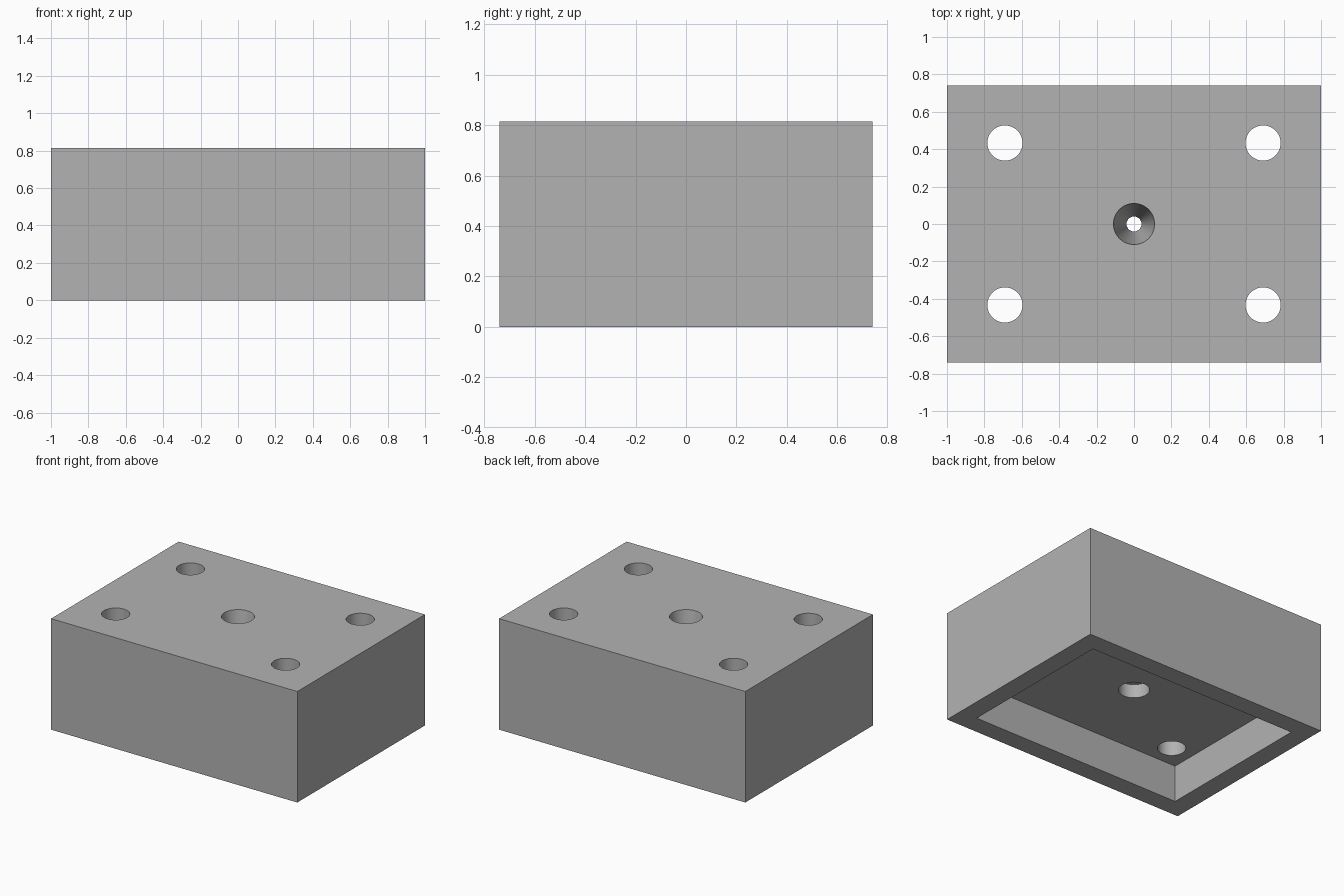
import bpy
import math

cube = bpy.data.objects.get("Cube")
if cube:
    bpy.data.objects.remove(cube, do_unlink=True)

LENGTH, WIDTH, HEIGHT = 2.0, 1.48, 0.815
WALL, RECESS = 0.14, 0.27
SHELF = 0.37          # where the funnel meets the lower bore

grey = bpy.data.materials.new("plain grey")
grey.use_nodes = True
colour = (0.45, 0.45, 0.45, 1)
grey.diffuse_color = colour
grey.node_tree.nodes["Principled BSDF"].inputs["Base Color"].default_value = colour


def box(name, x, y, z0, z1):
    bpy.ops.mesh.primitive_cube_add(size=1, location=(0, 0, (z0 + z1) / 2))
    ob = bpy.context.object
    ob.name = name
    ob.scale = (x, y, z1 - z0)
    bpy.ops.object.transform_apply(location=True, rotation=False, scale=True)
    ob.data.materials.append(grey)
    return ob


def bore(name, x, y, r_low, r_high, z0, z1):
    bpy.ops.mesh.primitive_cone_add(vertices=64, radius1=r_low, radius2=r_high,
                                    depth=z1 - z0, location=(x, y, (z0 + z1) / 2))
    ob = bpy.context.object
    ob.name = name
    ob.data.materials.append(grey)
    return ob


block = box("block", LENGTH, WIDTH, 0, HEIGHT)

# Recess in the underside
cutters = [box("recess_cutter", LENGTH - 2 * WALL, WIDTH - 2 * WALL, -0.1, RECESS)]

# Four straight corner holes
for sx in (-1, 1):
    for sy in (-1, 1):
        cutters.append(bore("corner_hole_cutter", sx * 0.69, sy * 0.433,
                            0.094, 0.094, RECESS - 0.1, HEIGHT + 0.1))

# Central lower bore, then the funnel narrowing downwards from the top
cutters.append(bore("centre_bore_cutter", 0, 0, 0.103, 0.103, RECESS - 0.1, SHELF))
slope = (0.11 - 0.04) / (HEIGHT - SHELF)
over = 0.05
cutters.append(bore("funnel_cutter", 0, 0, 0.04 - slope * over, 0.11 + slope * over,
                    SHELF - over, HEIGHT + over))

# Cut each shape in turn and discard its cutter
bpy.ops.object.select_all(action='DESELECT')
block.select_set(True)
bpy.context.view_layer.objects.active = block
for cutter in cutters:
    cutter.hide_render = True
    mod = block.modifiers.new("cut", 'BOOLEAN')
    mod.operation = 'DIFFERENCE'
    mod.solver = 'EXACT'
    mod.object = cutter
    bpy.ops.object.modifier_apply(modifier=mod.name)
    bpy.data.objects.remove(cutter, do_unlink=True)

bpy.ops.object.shade_smooth_by_angle(angle=math.radians(30))
